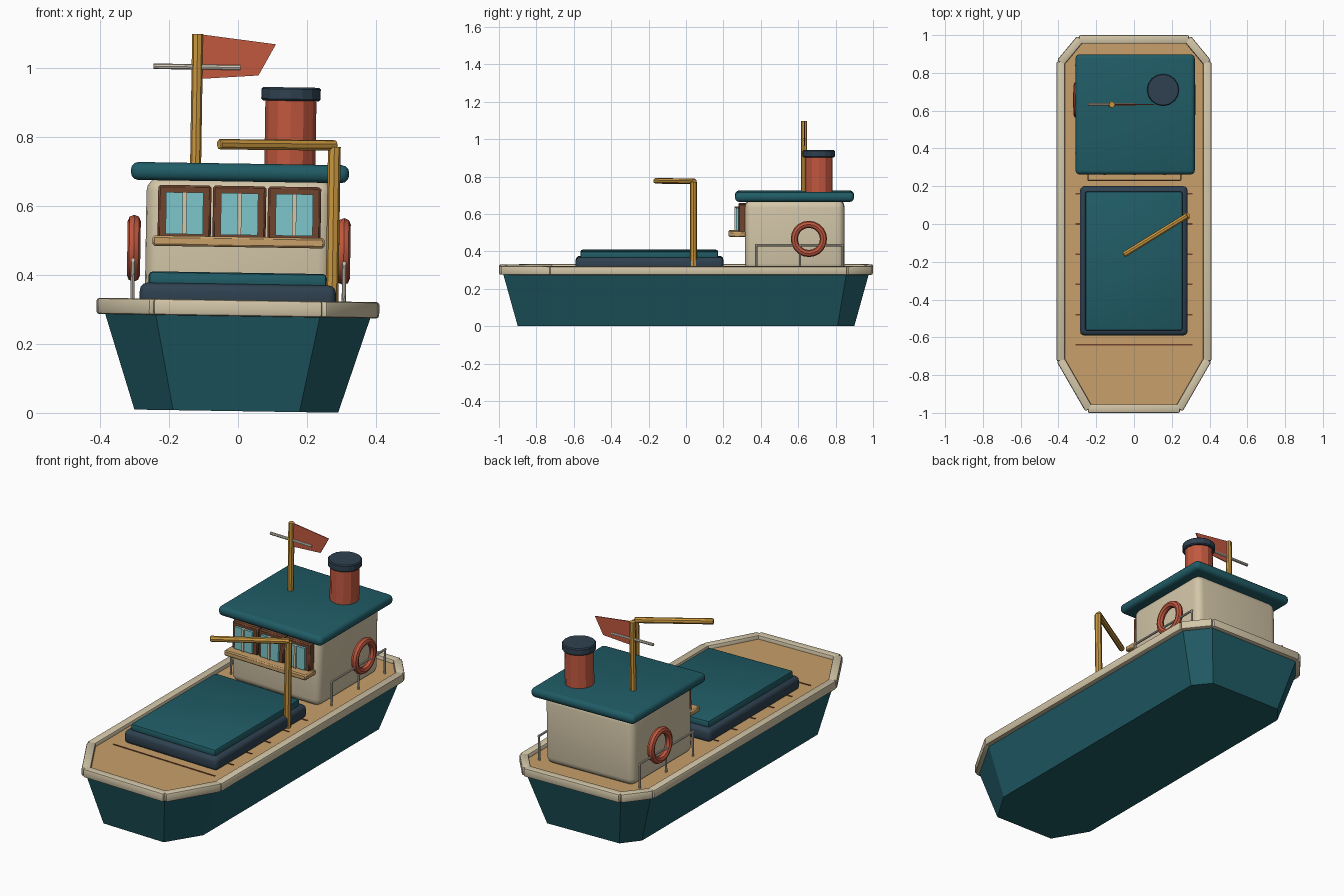
import bpy, bmesh, math
from mathutils import Vector, Matrix

if "Cube" in bpy.data.objects:
    bpy.data.objects.remove(bpy.data.objects["Cube"])


def srgb(h):
    c = [int(h[i:i + 2], 16) / 255 for i in (0, 2, 4)]
    return [x / 12.92 if x <= 0.04045 else ((x + 0.055) / 1.055) ** 2.4 for x in c] + [1]


COLOURS = {"teal": "205C66", "cream": "D3C6A8", "deck_tan": "C8A06A", "red": "C1583F",
           "navy": "2F4150", "brown": "70452F", "glass": "7CC6CB", "gold": "CB9840",
           "pale_grey": "D0C8B8"}
MATS = {}
for name, h in COLOURS.items():
    m = bpy.data.materials.new(name)
    m.diffuse_color = srgb(h)
    m.use_nodes = True
    m.node_tree.nodes["Principled BSDF"].inputs["Base Color"].default_value = m.diffuse_color
    MATS[name] = m

# the whole boat rolls slightly to one side
PIVOT = Vector((0, 0, 0.32))
ROLL = Matrix.Translation(PIVOT) @ Matrix.Rotation(math.radians(0.9), 4, 'Y') @ Matrix.Translation(-PIVOT)


def finish(bm, name, mat, smooth=None):
    bmesh.ops.recalc_face_normals(bm, faces=bm.faces)
    me = bpy.data.meshes.new(name)
    bm.to_mesh(me)
    bm.free()
    me.materials.append(MATS[mat])
    ob = bpy.data.objects.new(name, me)
    bpy.context.collection.objects.link(ob)
    if smooth:
        bpy.ops.object.select_all(action='DESELECT')
        ob.select_set(True)
        bpy.context.view_layer.objects.active = ob
        bpy.ops.object.shade_smooth_by_angle(angle=math.radians(smooth))
    ob.matrix_world = ROLL
    return ob


def box(name, mat, lo, hi, bevel=0.0, seg=2, turn=0.0):
    lo, hi = Vector(lo), Vector(hi)
    bm = bmesh.new()
    bmesh.ops.create_cube(bm, size=1)
    bmesh.ops.scale(bm, vec=hi - lo, verts=bm.verts)
    if bevel:
        bmesh.ops.bevel(bm, geom=bm.edges[:], offset=bevel, segments=seg, profile=0.5, affect='EDGES')
    bm.transform(Matrix.Translation((lo + hi) / 2) @ Matrix.Rotation(turn, 4, 'Z'))
    return finish(bm, name, mat, 40 if bevel else None)


def rod(name, mat, a, b, r, sides=8, bevel=0.0):
    a, b = Vector(a), Vector(b)
    bm = bmesh.new()
    bmesh.ops.create_cone(bm, cap_ends=True, segments=sides, radius1=r, radius2=r, depth=(b - a).length)
    if bevel:
        rim = [e for e in bm.edges if abs(e.verts[0].co.z - e.verts[1].co.z) < 1e-5]
        bmesh.ops.bevel(bm, geom=rim, offset=bevel, segments=1, affect='EDGES')
    q = Vector((0, 0, 1)).rotation_difference(b - a)
    bm.transform(Matrix.Translation((a + b) / 2) @ q.to_matrix().to_4x4())
    return finish(bm, name, mat)


def outline(half):
    return half + [(-x, y) for x, y in reversed(half)]


def loft(name, mat, bottom, z0, top, z1):
    bm = bmesh.new()
    lo = [bm.verts.new((x, y, z0)) for x, y in bottom]
    hi = [bm.verts.new((x, y, z1)) for x, y in top]
    bm.faces.new(lo)
    bm.faces.new(hi)
    n = len(lo)
    for i in range(n):
        j = (i + 1) % n
        bm.faces.new((lo[i], lo[j], hi[j], hi[i]))
    return finish(bm, name, mat)


# hull and deck
keel = outline([(0.183, -0.9), (0.295, -0.715), (0.295, 0.81), (0.22, 0.9)])
gunwale = outline([(0.24, -0.98), (0.388, -0.725), (0.388, 0.858), (0.288, 0.98)])
loft("hull", "teal", keel, 0.005, gunwale, 0.293)
deck = [(x * 0.97, y * 0.985) for x, y in gunwale]
loft("deck", "deck_tan", deck, 0.285, deck, 0.306)

# bulwark rail, one bar per side of the outline
path = outline([(0.24, -0.977), (0.387, -0.722), (0.387, 0.856), (0.287, 0.977)])
for i, p in enumerate(path):
    a, b = Vector(p), Vector(path[(i + 1) % len(path)])
    d, c = b - a, (a + b) / 2
    h = d.length / 2 + 0.004
    box(f"bulwark_rail_{i}", "cream", (c.x - h, c.y - 0.0225, 0.28), (c.x + h, c.y + 0.0225, 0.327),
        0.008, 2, math.atan2(d.y, d.x))

# deck plank seams
for i in range(6):
    y = 0.16 - 0.16 * i
    box(f"deck_seam_{i}", "brown", (-0.31, y - 0.004, 0.303), (0.31, y + 0.004, 0.309))

# cargo hatch
box("hatch_base", "navy", (-0.285, -0.59, 0.3), (0.283, 0.2, 0.373), 0.022, 3)
box("hatch_cover", "teal", (-0.26, -0.565, 0.36), (0.256, 0.172, 0.406), 0.012, 2)

# cabin and roof
box("cabin", "cream", (-0.27, 0.315, 0.3), (0.27, 0.847, 0.678), 0.04, 4)
box("roof", "teal", (-0.316, 0.262, 0.67), (0.316, 0.898, 0.722), 0.022, 3)

# front windows
for i in (-1, 0, 1):
    x = i * 0.159
    box(f"window_frame_{i + 1}", "brown", (x - 0.077, 0.28, 0.49), (x + 0.077, 0.33, 0.657), 0.006, 1)
    box(f"window_glass_{i + 1}", "glass", (x - 0.054, 0.267, 0.515), (x + 0.054, 0.29, 0.636))
    box(f"window_mullion_{i + 1}", "cream", (x - 0.006, 0.26, 0.515), (x + 0.006, 0.285, 0.637))
box("window_sill", "deck_tan", (-0.25, 0.228, 0.48), (0.248, 0.32, 0.51), 0.006, 1)

# life rings and hand rails on both sides
for s, side in ((-1, "left"), (1, "right")):
    bpy.ops.mesh.primitive_torus_add(major_segments=20, minor_segments=8, major_radius=0.078, minor_radius=0.019)
    ring = bpy.context.object
    ring.name = f"life_ring_{side}"
    ring.data.transform(Matrix.Translation((s * 0.304, 0.657, 0.472)) @ Matrix.Rotation(math.pi / 2, 4, 'Y'))
    ring.data.materials.append(MATS["red"])
    bpy.ops.object.shade_smooth_by_angle(angle=math.radians(40))
    ring.matrix_world = ROLL
    x = s * 0.306
    for k, y in enumerate((0.376, 0.61, 0.838)):
        rod(f"hand_rail_post_{side}_{k}", "pale_grey", (x, y, 0.3), (x, y, 0.44), 0.006)
    rod(f"hand_rail_bar_{side}", "pale_grey", (x, 0.37, 0.438), (x, 0.844, 0.438), 0.006)

# funnel
rod("funnel", "red", (0.144, 0.71, 0.71), (0.144, 0.71, 0.91), 0.074, 12)
rod("funnel_cap", "navy", (0.144, 0.71, 0.906), (0.144, 0.71, 0.945), 0.086, 16, 0.005)

# mast, yard and pennant
rod("mast", "gold", (-0.129, 0.632, 0.71), (-0.129, 0.632, 1.095), 0.016)
rod("mast_yard", "pale_grey", (-0.255, 0.632, 1.0), (-0.003, 0.632, 1.0), 0.008)
bm = bmesh.new()
flag = [(-0.125, 1.095), (0.098, 1.069), (0.049, 0.978), (-0.125, 0.965)]
f = bm.faces.new([bm.verts.new((x, 0.63, z)) for x, z in flag])
new = bmesh.ops.extrude_face_region(bm, geom=[f])["geom"]
bmesh.ops.translate(bm, vec=(0, 0.005, 0), verts=[v for v in new if isinstance(v, bmesh.types.BMVert)])
finish(bm, "pennant", "red")

# cargo derrick
rod("derrick_post", "gold", (0.272, 0.04, 0.3), (0.272, 0.04, 0.775), 0.0185)
rod("derrick_boom", "gold", (0.275, 0.045, 0.779), (-0.062, -0.163, 0.777), 0.0155, 8, 0.003)
